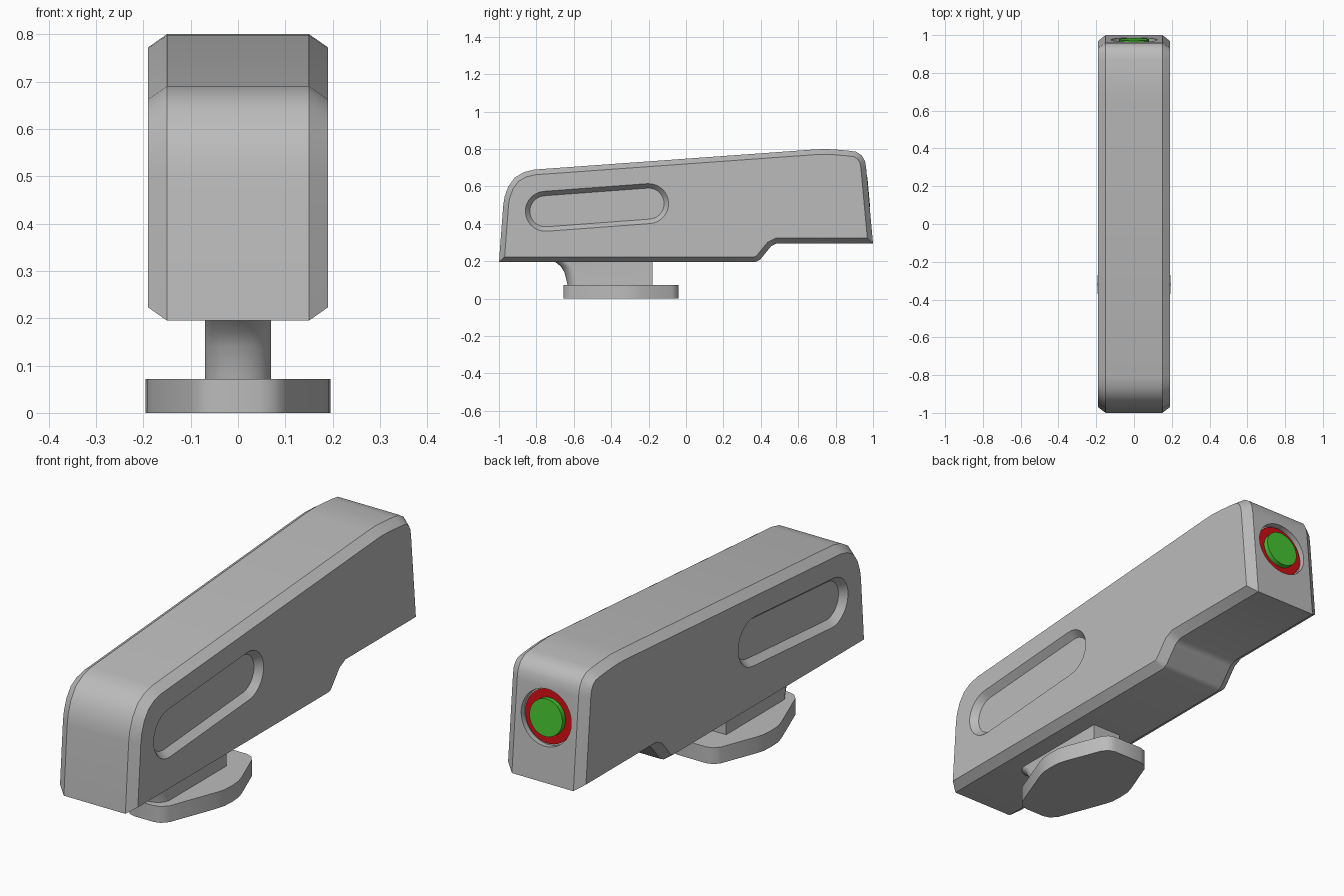
import bpy, bmesh, math
from mathutils import Vector, Matrix

cube = bpy.data.objects.get("Cube")
if cube:
    bpy.data.objects.remove(cube, do_unlink=True)


def material(name, color):
    m = bpy.data.materials.new(name)
    m.use_nodes = True
    m.diffuse_color = (*color, 1)
    m.node_tree.nodes["Principled BSDF"].inputs["Base Color"].default_value = (*color, 1)
    return m


GRAY = material("gray metal", (0.5, 0.5, 0.5))
RED = material("red ring paint", (0.6, 0.004, 0.006))
GREEN = material("green insert", (0.06, 0.55, 0.03))


def loft(name, sections, mat):
    """Skin equal-length loops of 3D points and cap both ends."""
    bm = bmesh.new()
    loops = [[bm.verts.new(p) for p in s] for s in sections]
    n = len(loops[0])
    for a, b in zip(loops, loops[1:]):
        for i in range(n):
            j = (i + 1) % n
            bm.faces.new((a[i], a[j], b[j], b[i]))
    bm.faces.new(loops[0])
    bm.faces.new(loops[-1])
    bmesh.ops.recalc_face_normals(bm, faces=bm.faces)
    mesh = bpy.data.meshes.new(name)
    bm.to_mesh(mesh)
    bm.free()
    mesh.materials.append(mat)
    obj = bpy.data.objects.new(name, mesh)
    bpy.context.collection.objects.link(obj)
    return obj


def select(obj):
    bpy.ops.object.select_all(action="DESELECT")
    obj.select_set(True)
    bpy.context.view_layer.objects.active = obj


def smooth(obj, angle=30):
    select(obj)
    bpy.ops.object.shade_smooth_by_angle(angle=math.radians(angle))


def cut(obj, cutter):
    cutter.hide_render = True
    mod = obj.modifiers.new("cut", "BOOLEAN")
    mod.operation = "DIFFERENCE"
    mod.solver = "EXACT"
    mod.object = cutter
    select(obj)
    bpy.ops.object.modifier_apply(modifier=mod.name)
    bpy.data.objects.remove(cutter, do_unlink=True)


def inset(points, d):
    """Offset a counter-clockwise polygon inwards with mitred corners."""
    out = []
    for i, p in enumerate(points):
        p, a, b = Vector(p), Vector(points[i - 1]), Vector(points[(i + 1) % len(points)])
        d1, d2 = (p - a).normalized(), (b - p).normalized()
        n1, n2 = Vector((-d1.y, d1.x)), Vector((-d2.y, d2.x))
        out.append(p + (n1 + n2) * d / (1 + n1.dot(n2)))
    return out


# Body: side profile (y, z) with chamfered flanks
profile = [(-1, .195), (.37, .195), (.395, .207), (.455, .28), (.485, .295), (1, .295),
           (.963, .70), (.957, .735), (.94, .765), (.91, .785), (.87, .791),
           (.80, .797), (.74, .80), (.68, .797),
           (-.81, .69), (-.865, .677), (-.915, .648), (-.95, .60), (-.97, .545), (-.977, .50)]
small = inset(profile, .028)
body = loft("sight_body", [[(x, *p) for p in pts] for x, pts in
                           ((-.19, small), (-.15, profile), (.15, profile), (.19, small))], GRAY)


# Tapered oblong pockets on both flanks
def stadium(x, r, steps=14):
    ends = ((-.2, .508), (-.752, .467))
    tilt = math.atan2(ends[0][1] - ends[1][1], ends[0][0] - ends[1][0])
    pts = []
    for k, (cy, cz) in enumerate(ends):
        for i in range(steps + 1):
            a = tilt + math.pi * (k - .5 + i / steps)
            pts.append((x, cy + r * math.cos(a), cz + r * math.sin(a)))
    return pts


for side in (-1, 1):
    cut(body, loft("pocket_cutter", [stadium(side * .16, .083), stadium(side * .19, .107),
                                     stadium(side * .21, .123)], GRAY))

# Round recess in the sloping rear face, with ring and insert
tilt = math.atan2(.037, .405)
frame = Matrix.Translation((0, .975, .57)) @ Matrix.Rotation(tilt - math.pi / 2, 4, "X")


def disc(name, radius, low, high, mat, sides=48):
    return loft(name, [[frame @ Vector((radius * math.cos(t), radius * math.sin(t), h))
                        for t in (math.tau * i / sides for i in range(sides))]
                       for h in (low, high)], mat)


cut(body, disc("recess_cutter", .122, -.025, .05, GRAY))
smooth(body)
smooth(disc("red_ring", .116, -.027, -.02, RED))
smooth(disc("green_insert", .08, -.026, .002, GREEN))


def mirrored(half, z):
    return [(x, y, z) for x, y in half] + [(-x, y, z) for x, y in reversed(half)]


# Foot plate: long rounded lozenge
foot = [(.045, -.655), (.075, -.647), (.1, -.62), (.18, -.41), (.192, -.37), (.195, -.32),
        (.192, -.27), (.18, -.23), (.12, -.075), (.1, -.05), (.07, -.04)]
smooth(loft("foot_plate", [mirrored(foot, z) for z in (0, .072)], GRAY), 40)


# Neck: round-nosed stem whose front flares up into the body
def neck_section(front, z):
    half = [(.07 * math.sin(a), front + .06 * (1 - math.cos(a)))
            for a in (math.pi / 2 * (i + .5) / 6.5 for i in range(7))]
    return mirrored(half + [(.07, -.18)], z)


smooth(loft("neck", [neck_section(f, z) for f, z in
                     ((-.632, .06), (-.636, .085), (-.65, .14), (-.67, .172), (-.705, .2))], GRAY), 40)
